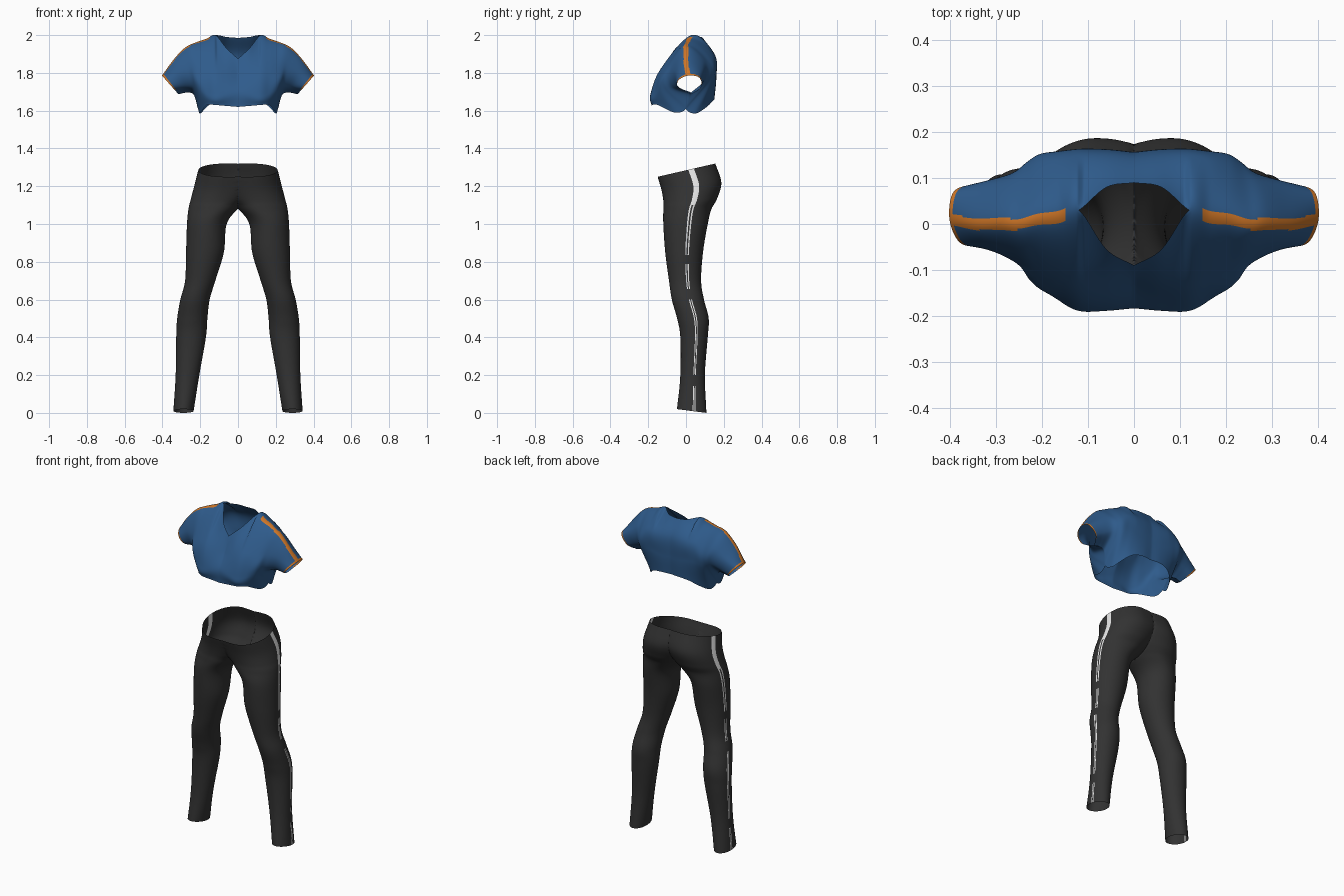
import bpy
import bmesh
from math import sin, cos, pi
from mathutils import Vector

cube = bpy.data.objects.get("Cube")
if cube:
    bpy.data.objects.remove(cube, do_unlink=True)


def material(name, rgb):
    mat = bpy.data.materials.new(name)
    mat.use_nodes = True
    mat.diffuse_color = (*rgb, 1)
    mat.node_tree.nodes["Principled BSDF"].inputs["Base Color"].default_value = (*rgb, 1)
    return mat


blue = material("blue_fabric", (0.028, 0.105, 0.26))
orange = material("orange_trim", (0.62, 0.18, 0.02))
black = material("black_fabric", (0.032, 0.032, 0.032))
white = material("white_stripe", (0.8, 0.8, 0.8))


def spline(points, steps):
    """Smooth curve through all points, with the given steps per span."""
    pts = [Vector(p) for p in points]
    pts = [2 * pts[0] - pts[1]] + pts + [2 * pts[-1] - pts[-2]]
    out = []
    for a, b, c, d in zip(pts, pts[1:], pts[2:], pts[3:]):
        for k in range(steps):
            t = k / steps
            out.append(b + t / 2 * (c - a + t * (2 * a - 5 * b + 4 * c - d
                                                 + t * (3 * (b - c) + d - a))))
    return out + [pts[-2]]


def sheet(bm, rows, pick, closed=False):
    """Skin a grid of points; pick(i, j, centre) gives the colour slot."""
    grid = [[bm.verts.new(p) for p in row] for row in rows]
    width = len(rows[0])
    for i in range(len(rows) - 1):
        for j in range(width if closed else width - 1):
            k = (j + 1) % width
            quad = [grid[i][j], grid[i][k], grid[i + 1][k], grid[i + 1][j]]
            if all(v.co.x < 1e-5 for v in quad):
                continue  # the middle of the body stays open
            face = bm.faces.new(quad)
            face.smooth = True
            face.material_index = pick(i, j, face.calc_center_median())


def finish(name, bm, mats):
    """Weld the seams, mirror across the middle and link the object."""
    bmesh.ops.remove_doubles(bm, verts=bm.verts, dist=1e-5)
    loose = [v for v in bm.verts if not v.link_faces]
    bmesh.ops.delete(bm, geom=loose, context="VERTS")
    bmesh.ops.recalc_face_normals(bm, faces=bm.faces)
    mesh = bpy.data.meshes.new(name)
    bm.to_mesh(mesh)
    bm.free()
    for m in mats:
        mesh.materials.append(m)
    obj = bpy.data.objects.new(name, mesh)
    bpy.context.collection.objects.link(obj)
    mirror = obj.modifiers.new("mirror", "MIRROR")
    mirror.merge_threshold = 1e-4


# Crop top: cross-sections from the middle of the chest out to the cuff
# x at the hem or underarm, x at the shoulder ridge
reach = [(0, 0), (.06, .06), (.12, .12), (.165, .165), (.2, .21),
         (.212, .25), (.235, .29), (.275, .345), (.315, .402)]
# (y, z) from front hem up to the neckline or shoulder ridge
front = [
    [(-.18, 1.62), (-.18, 1.7), (-.13, 1.79), (-.09, 1.875)],
    [(-.18, 1.625), (-.187, 1.69), (-.14, 1.8), (-.055, 1.93)],
    [(-.18, 1.63), (-.187, 1.68), (-.135, 1.82), (.03, 2)],
    [(-.15, 1.63), (-.165, 1.69), (-.125, 1.82), (.015, 1.98)],
    [(-.06, 1.59), (-.14, 1.71), (-.11, 1.82), (.01, 1.965)],
    [(0, 1.61), (-.115, 1.73), (-.09, 1.83), (0, 1.95)],
    [(.02, 1.685), (-.075, 1.73), (-.075, 1.82), (0, 1.925)],
    [(.03, 1.695), (-.045, 1.73), (-.055, 1.8), (0, 1.865)],
    [(.03, 1.687), (-.04, 1.72), (-.04, 1.76), (.01, 1.785)]]
# (y, z) from the ridge down to the back hem; the ridge is shared past the neck
back = [
    [(.09, 1.985), (.15, 1.89), (.155, 1.77), (.145, 1.66)],
    [(.08, 1.99), (.155, 1.89), (.16, 1.77), (.15, 1.66)],
    [(.15, 1.9), (.16, 1.78), (.14, 1.65)],
    [(.14, 1.9), (.155, 1.78), (.11, 1.62)],
    [(.13, 1.88), (.145, 1.77), (.05, 1.585)],
    [(.11, 1.87), (.125, 1.77)],
    [(.095, 1.86), (.105, 1.77)],
    [(.085, 1.82), (.09, 1.75)],
    [(.07, 1.775), (.08, 1.725)]]
NECK, ARMPIT, ALONG, AROUND = 2, 5, 8, 20


def place(profile, low, high, span):
    """Give each profile point an x that leans from underarm to ridge."""
    return [Vector((span[0] + (span[1] - span[0]) * (z - low) / (high - low), y, z))
            for y, z in profile]


stations = []
for i, (span, f, b) in enumerate(zip(reach, front, back)):
    b = ([f[-1]] if i >= NECK else []) + b + ([f[0]] if i >= ARMPIT else [])
    stations.append(place(f, f[0][1], f[-1][1], span)
                    + place(b, b[-1][1], b[0][1], span))
columns = [spline(c, ALONG) for c in zip(*stations)]
front_rows, back_rows = [], []
half = 3 * AROUND
for i, row in enumerate(zip(*columns)):
    row = list(row)
    if i >= ARMPIT * ALONG:
        row[0] = row[-1] = (row[0] + row[-1]) / 2
    if i >= NECK * ALONG:
        row[3] = (row[3] + row[4]) / 2
        whole = spline(row[:4] + row[5:], AROUND)
        front_rows.append(whole[:half + 1])
        back_rows.append(whole[half:])
    else:
        front_rows.append(spline(row[:4], AROUND))
        back_rows.append(spline(row[4:], AROUND))


def top_colour(i, on_top, c):
    ridge = (front_rows[i][-1].y + front_rows[i + 1][-1].y) / 2
    stripe = on_top and c.x > .15 and abs(c.y - ridge) < .0125
    cuff = i == len(front_rows) - 2 and c.z > 1.71
    return int(stripe or cuff)


bm = bmesh.new()
sheet(bm, front_rows, lambda i, j, c: top_colour(i, j >= 2 * AROUND, c))
sheet(bm, back_rows, lambda i, j, c: top_colour(i, j < AROUND, c))
finish("crop_top", bm, [blue, orange])

# Leggings: rings from waist to ankle
# z, outer x, x of the leg axis, inner radius, front y, back y
rings = [
    (1.285, .21, .07, .5, -.15, .155),
    (1.2, .232, .08, .25, -.13, .187),
    (1.13, .25, .1, .16, -.12, .165),
    (1.08, .262, .115, .115, -.12, .135),
    (1, .27, .16, .1, -.12, .115),
    (.85, .275, .175, .1, -.11, .09),
    (.7, .28, .2, .08, -.09, .08),
    (.6, .305, .228, .078, -.075, .095),
    (.5, .322, .242, .08, -.047, .12),
    (.4, .327, .25, .08, -.03, .115),
    (.2, .33, .27, .065, -.03, .1),
    (.01, .342, .288, .053, -.048, .108)]
SEGMENTS = 96
leg_rows = []
for z, outer, axis, inner, y0, y1 in spline(rings, 10):
    hips = min(max((z - 1.1) / .18, 0), 1)
    ankle = max(1 - z / .1, 0)
    row = []
    for s in range(SEGMENTS):
        a = 2 * pi * s / SEGMENTS
        radius = outer - axis if cos(a) > 0 else inner * (1 - .4 * hips * sin(a))
        row.append((max(axis + radius * cos(a), 0),
                    (y0 + y1) / 2 + (y1 - y0) / 2 * sin(a),
                    z + (.035 * hips - .011 * ankle) * sin(a)))
    leg_rows.append(row)


def leg_colour(i, j, c):
    # a solid side stripe at the hip that becomes two broken thin lines
    if c.z > 1.1:
        return int(j in (1, 2, 3))
    gap = any(low < c.z < low + .06 for low in (.14, .6, .78))
    return int(j in (1, 3) and not gap)


bm = bmesh.new()
sheet(bm, leg_rows, leg_colour, closed=True)
finish("leggings", bm, [black, white])
